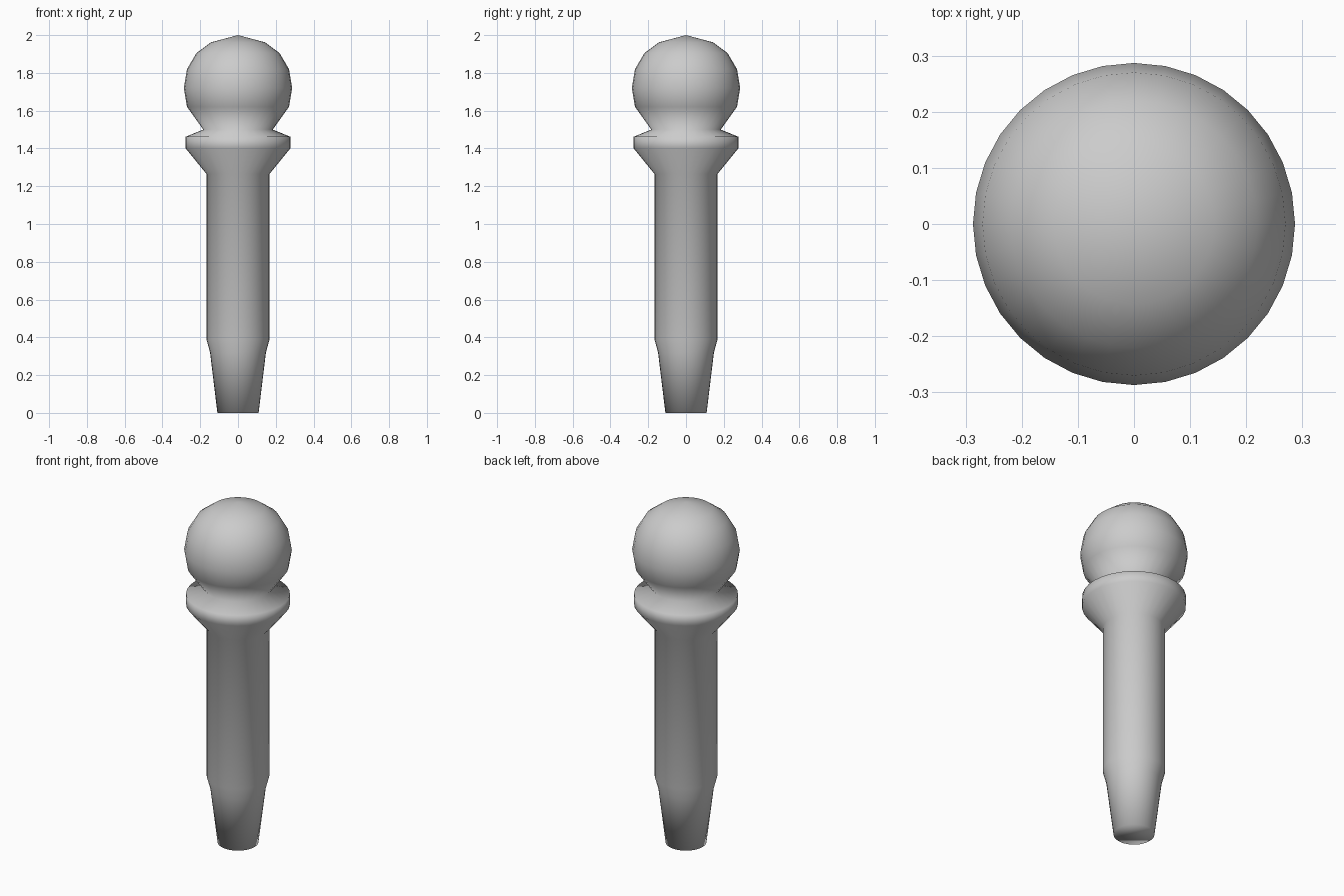
import bpy, bmesh
from math import cos, sin, tau

if "Cube" in bpy.data.objects:
    bpy.data.objects.remove(bpy.data.objects["Cube"])

SIDES = 32

# Peg silhouette from foot to crown: (radius, height)
profile = [
    (0.109, 0.0), (0.148, 0.32), (0.167, 0.39),      # tapered foot
    (0.167, 1.265),                                  # shaft
    (0.277, 1.40), (0.277, 1.462), (0.184, 1.50),    # collar and neck
    (0.27, 1.62), (0.287, 1.72), (0.27, 1.82),       # ball head
    (0.22, 1.905), (0.143, 1.962),
]

bm = bmesh.new()
rings = [[bm.verts.new((r * cos(tau * i / SIDES), r * sin(tau * i / SIDES), z))
          for i in range(SIDES)] for r, z in profile]
for low, high in zip(rings, rings[1:]):
    for i in range(SIDES):
        j = (i + 1) % SIDES
        bm.faces.new((low[i], low[j], high[j], high[i]))

# Crown point and foot cap
crown = bm.verts.new((0, 0, 2.0))
for i in range(SIDES):
    bm.faces.new((rings[-1][i], rings[-1][(i + 1) % SIDES], crown))
bm.faces.new(rings[0][::-1])

for f in bm.faces:
    f.smooth = True
mesh = bpy.data.meshes.new("ball_top_peg")
bm.to_mesh(mesh)
bm.free()
peg = bpy.data.objects.new("ball_top_peg", mesh)
bpy.context.collection.objects.link(peg)
